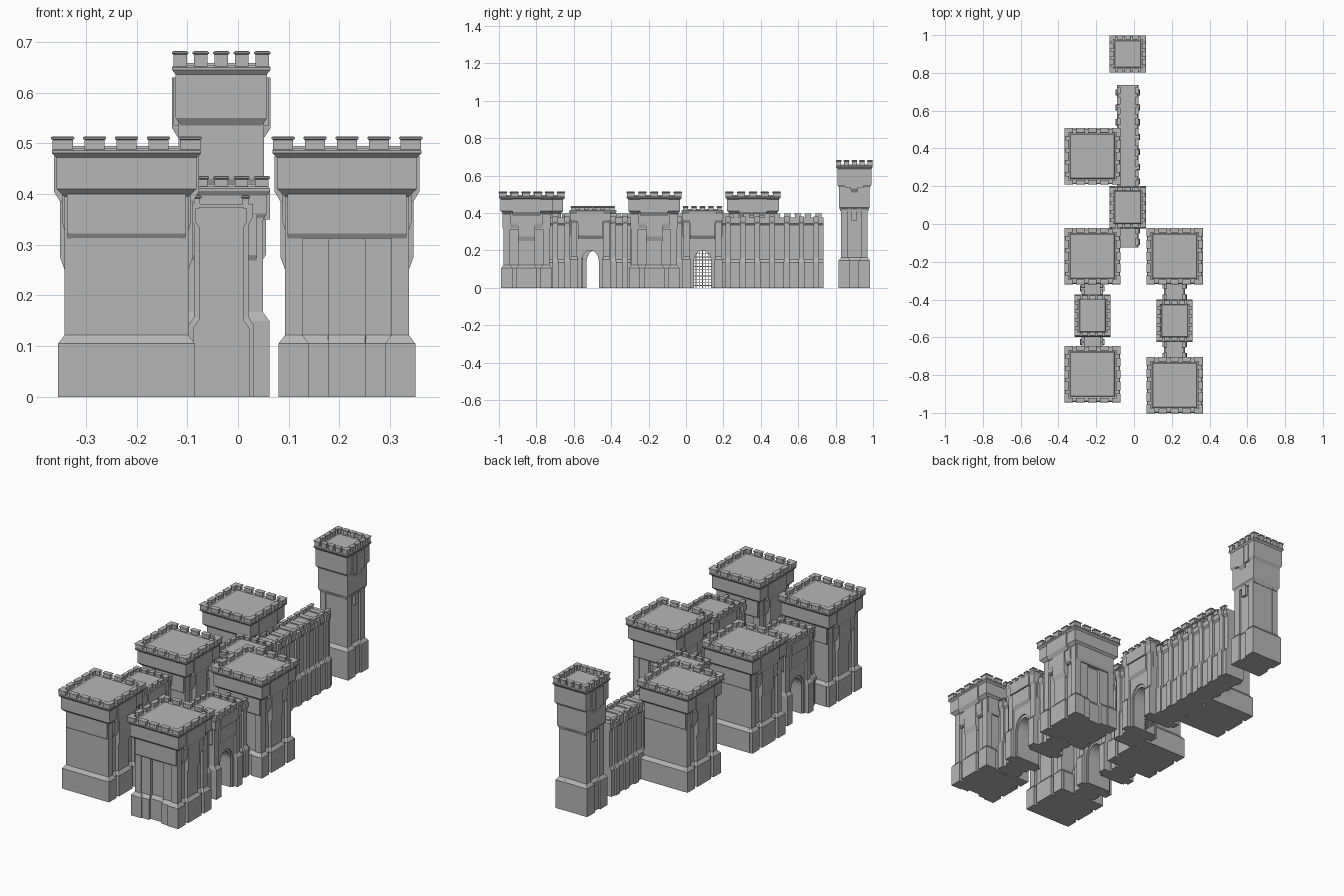
import bpy, bmesh, math

cube = bpy.data.objects.get("Cube")
if cube:
    bpy.data.objects.remove(cube, do_unlink=True)

stone = bpy.data.materials.new("grey stone")
stone.use_nodes = True
GREY = (0.47, 0.47, 0.47, 1)
stone.diffuse_color = GREY
stone.node_tree.nodes["Principled BSDF"].inputs["Base Color"].default_value = GREY
SIDES = (-1, 1)


def finish(bm, name):
    bmesh.ops.recalc_face_normals(bm, faces=bm.faces)
    mesh = bpy.data.meshes.new(name)
    bm.to_mesh(mesh)
    bm.free()
    mesh.materials.append(stone)
    bpy.context.collection.objects.link(bpy.data.objects.new(name, mesh))


def loft(bm, cx, cy, rings):
    """Closed stack of rectangles, each given as (half x, half y, z)."""
    loops = [[bm.verts.new((cx + sx * hx, cy + sy * hy, z))
              for sx, sy in ((-1, -1), (1, -1), (1, 1), (-1, 1))] for hx, hy, z in rings]
    bm.faces.new(loops[0])
    bm.faces.new(loops[-1])
    for low, high in zip(loops, loops[1:]):
        for i in range(4):
            j = (i + 1) % 4
            bm.faces.new((low[i], low[j], high[j], high[i]))


def box(bm, cx, cy, hx, hy, z0, z1):
    loft(bm, cx, cy, [(hx, hy, z0), (hx, hy, z1)])


def pier(bm, cx, cy, hx, hy, top, foot=0.013, plinth=0.105, side=0.013):
    """Upright with a wider foot and a sloped plinth top."""
    loft(bm, cx, cy, [(hx + foot, hy + side, 0), (hx + foot, hy + side, plinth),
                      (hx, hy, plinth + 0.017), (hx, hy, top)])


def arch_slab(bm, along_x, cx, cy, half, top, opening, spring, rise, d0, d1):
    """Slab with an arched notch rising from the ground, from depth d0 to d1."""
    arc = [(-opening * math.cos(math.pi * i / 12), spring + rise * math.sin(math.pi * i / 12))
           for i in range(13)]
    outline = [(-half, 0), (-opening, 0)] + arc + [(opening, 0), (half, 0), (half, top), (-half, top)]
    place = lambda u, z, d: (cx + d, cy + u, z) if along_x else (cx + u, cy + d, z)
    near, far = [[bm.verts.new(place(u, z, d)) for u, z in outline] for d in (d0, d1)]
    bm.faces.new(near)
    bm.faces.new(far)
    for i in range(len(outline)):
        j = (i + 1) % len(outline)
        bm.faces.new((near[i], near[j], far[j], far[i]))


def merlon(bm, x, y, hx, hy, z0, z1):
    loft(bm, x, y, [(hx, hy, z0), (hx, hy, z1 - 0.007), (hx + 0.003, hy + 0.003, z1 - 0.005),
                    (hx + 0.003, hy + 0.003, z1 - 0.002), (hx, hy, z1)])


def battlements(name, cx, cy, hx, hy, z0, z1, count, w, t):
    """Capped merlons round a rectangle, sharing the corners."""
    bm = bmesh.new()
    for i in range(count):
        f = 2 * i / (count - 1) - 1
        for s in SIDES:
            merlon(bm, cx + f * (hx - w), cy + s * (hy - t), w, t, z0, z1)
            merlon(bm, cx + s * (hx - t), cy + f * (hy - w), t, w, z0, z1)
    finish(bm, name)


def crown(bm, cx, cy, hx, hy, z0, z1, neck=0.015, lip=0.009):
    """Overhanging box with a moulded cornice and a shallow roof panel."""
    loft(bm, cx, cy, [(hx - neck, hy - neck, z0 - 0.015), (hx, hy, z0), (hx, hy, z1 - 0.018),
                      (hx + lip, hy + lip, z1 - 0.009), (hx + lip, hy + lip, z1 - 0.004),
                      (hx + lip - 0.004, hy + lip - 0.004, z1)])
    loft(bm, cx, cy, [(hx - 0.017, hy - 0.017, z1 - 0.002), (hx - 0.023, hy - 0.023, z1 + 0.005)])


def big_tower(name, cx, cy, arched):
    bm = bmesh.new()
    depth = 0.102 if arched else 0.123
    pier(bm, cx, cy, 0.107, depth, 0.40)
    for sx in SIDES:
        for sy in SIDES:
            pier(bm, cx + sx * 0.105, cy + sy * 0.105, 0.017, 0.017, 0.40)
        # middle buttress and its stepped corbels
        bx = cx + sx * 0.1
        pier(bm, bx, cy, 0.022, 0.042, 0.26)
        loft(bm, bx, cy, [(0.02, 0.045, 0.245), (0.031, 0.045, 0.275), (0.031, 0.045, 0.40)])
        loft(bm, bx, cy, [(0.02, 0.085, 0.32), (0.027, 0.085, 0.345), (0.027, 0.085, 0.40)])
        loft(bm, bx, cy, [(0.031, 0.075, 0.385), (0.043, 0.075, 0.405), (0.043, 0.075, 0.475)])
    if arched:
        for s in SIDES:
            arch_slab(bm, False, cx, cy, 0.1, 0.345, 0.036, 0.305, 0.02, s * 0.09, s * 0.116)
            for sx in SIDES:
                pier(bm, cx + sx * 0.062, cy + s * 0.1, 0.024, 0.016, 0.15, 0.002)
    loft(bm, cx, cy, [(0.117, 0.122, 0.312), (0.117, 0.128, 0.322), (0.117, 0.128, 0.40)])
    finish(bm, name + "_body")
    bm = bmesh.new()
    crown(bm, cx, cy, 0.138, 0.138, 0.41, 0.49)
    finish(bm, name + "_crown")
    battlements(name + "_battlements", cx, cy, 0.146, 0.146, 0.488, 0.514, 5, 0.02, 0.009)


def gatehouse(name, cx, cy):
    bm = bmesh.new()
    arch_slab(bm, True, cx, cy, 0.098, 0.355, 0.046, 0.14, 0.06, -0.068, 0.068)
    arch_slab(bm, True, cx, cy, 0.064, 0.28, 0.052, 0.15, 0.065, -0.076, 0.076)
    for s in SIDES:
        pier(bm, cx, cy + s * 0.086, 0.082, 0.016, 0.36, plinth=0.15, side=0.005)
        # corbelled panel over the arch, and end wall steps
        loft(bm, cx + s * 0.06, cy, [(0.016, 0.066, 0.262), (0.028, 0.066, 0.28), (0.028, 0.066, 0.365)])
        loft(bm, cx, cy + s * 0.08, [(0.07, 0.02, 0.265), (0.07, 0.028, 0.28), (0.07, 0.028, 0.36)])
        box(bm, cx + s * 0.06, cy, 0.036, 0.07, 0.35, 0.405)
    finish(bm, name + "_body")
    bm = bmesh.new()
    crown(bm, cx, cy, 0.09, 0.107, 0.362, 0.415, 0.008, 0.006)
    finish(bm, name + "_crown")
    battlements(name + "_battlements", cx, cy, 0.093, 0.103, 0.413, 0.436, 5, 0.013, 0.007)


def curtain_wall(name, cx, y0, y1):
    bm = bmesh.new()
    mid, half = (y0 + y1) / 2, (y1 - y0) / 2
    pier(bm, cx, mid, 0.044, half, 0.375, 0.012, 0.135, 0)
    loft(bm, cx, mid, [(0.044, half, 0.335), (0.051, half, 0.345), (0.051, half, 0.372)])
    finish(bm, name)
    # buttresses on both faces
    bm = bmesh.new()
    count = max(1, round((y1 - y0) / 0.078))
    step = (y1 - y0) / count
    for i in range(count):
        y = y0 + (i + 0.5) * step
        pier(bm, cx, y, 0.054, 0.014, 0.345, 0.011, 0.14, 0.002)
        loft(bm, cx, y, [(0.054, 0.014, 0.34), (0.063, 0.014, 0.355), (0.063, 0.014, 0.38)])
    finish(bm, name + "_buttresses")
    bm = bmesh.new()
    count = max(1, round((y1 - y0) / 0.054))
    step = (y1 - y0) / count
    for i in range(count):
        for s in SIDES:
            merlon(bm, cx + s * 0.048, y0 + (i + 0.5) * step, 0.006, 0.016, 0.37, 0.398)
    finish(bm, name + "_battlements")


def watch_tower(name, cx, cy):
    bm = bmesh.new()
    pier(bm, cx, cy, 0.068, 0.07, 0.55, plinth=0.145)
    for sx in SIDES:
        for sy in SIDES:
            pier(bm, cx + sx * 0.062, cy + sy * 0.053, 0.016, 0.018, 0.54, plinth=0.145)
        # slim buttress and corbels
        loft(bm, cx + sx * 0.06, cy, [(0.01, 0.075, 0.41), (0.024, 0.08, 0.43), (0.024, 0.08, 0.54)])
        box(bm, cx + sx * 0.06, cy, 0.021, 0.014, 0.36, 0.42)
        loft(bm, cx + sx * 0.07, cy, [(0.014, 0.018, 0.51), (0.027, 0.02, 0.53), (0.027, 0.02, 0.63)])
        box(bm, cx + sx * 0.07, cy, 0.024, 0.05, 0.535, 0.63)
    loft(bm, cx, cy, [(0.076, 0.072, 0.41), (0.08, 0.081, 0.43), (0.08, 0.081, 0.55)])
    finish(bm, name + "_body")
    bm = bmesh.new()
    crown(bm, cx, cy, 0.09, 0.091, 0.55, 0.654, 0.01, 0.007)
    finish(bm, name + "_crown")
    battlements(name + "_battlements", cx, cy, 0.094, 0.096, 0.652, 0.682, 5, 0.013, 0.008)


# Towers
big_tower("back_right_tower", -0.22, 0.358, False)
big_tower("middle_right_tower", -0.22, -0.17, False)
big_tower("front_right_tower", -0.22, -0.795, False)
big_tower("middle_left_tower", 0.215, -0.17, True)
big_tower("front_left_tower", 0.215, -0.853, True)
watch_tower("watch_tower", -0.033, 0.9)

# Gatehouses
gatehouse("inner_gatehouse", -0.033, 0.088)
gatehouse("right_gatehouse", -0.22, -0.485)
gatehouse("left_gatehouse", 0.215, -0.512)

# Walls joining them
curtain_wall("long_wall", -0.033, 0.185, 0.735)
curtain_wall("short_wall", -0.033, -0.125, -0.005)
curtain_wall("right_wall_front", -0.22, -0.67, -0.58)
curtain_wall("right_wall_back", -0.22, -0.39, -0.295)
curtain_wall("left_wall_front", 0.215, -0.73, -0.605)
curtain_wall("left_wall_back", 0.215, -0.42, -0.295)

# Portcullis in the inner gate
bm = bmesh.new()
for i in range(-2, 3):
    y = i * 0.017
    box(bm, -0.033, 0.088 + y, 0.003, 0.002, 0, 0.14 + 0.06 * math.sqrt(1 - (y / 0.046) ** 2))
for i in range(11):
    z = 0.012 + i * 0.017
    reach = 0.046 * math.sqrt(1 - max(0, (z - 0.14) / 0.06) ** 2)
    box(bm, -0.033, 0.088, 0.002, reach, z - 0.002, z + 0.002)
finish(bm, "portcullis")
